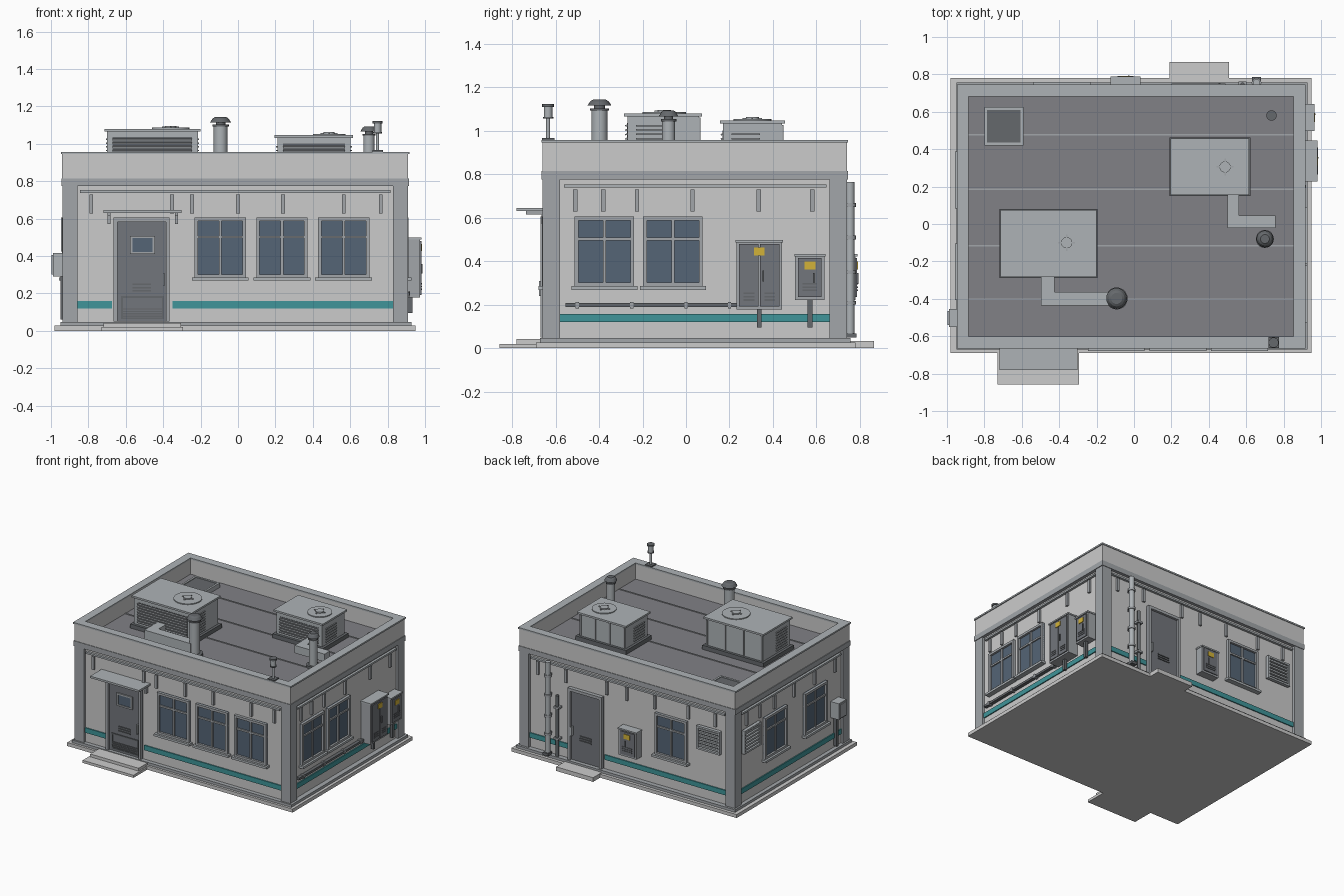
import bpy, bmesh, math
from mathutils import Matrix, Vector

if "Cube" in bpy.data.objects:
    bpy.data.objects.remove(bpy.data.objects["Cube"])

def mat(name, c):
    m = bpy.data.materials.new(name)
    m.diffuse_color = (*c, 1)
    m.use_nodes = True
    m.node_tree.nodes["Principled BSDF"].inputs["Base Color"].default_value = m.diffuse_color
    return m

WALL = mat("wall_grey", (.55, .55, .55))
TRIM = mat("trim_grey", (.36, .38, .40))
STEEL = mat("steel", (.42, .45, .47))
ROOF = mat("roof_grey", (.22, .22, .24))
DARK = mat("dark_grey", (.13, .14, .15))
DOOR = mat("door_grey", (.17, .18, .20))
GLASS = mat("glass", (.09, .13, .18))
TEAL = mat("teal", (.05, .30, .32))
YELLOW = mat("yellow", (.65, .45, .04))

def finish(name, bm, m, smooth=False):
    me = bpy.data.meshes.new(name)
    bm.to_mesh(me)
    bm.free()
    me.materials.append(m)
    for p in me.polygons:
        p.use_smooth = smooth and len(p.vertices) == 4
    ob = bpy.data.objects.new(name, me)
    bpy.context.collection.objects.link(ob)
    return ob

def box(name, x0, x1, y0, y1, z0, z1, m=WALL, tilt=0):
    c = Vector(((x0 + x1) / 2, (y0 + y1) / 2, (z0 + z1) / 2))
    s = (abs(x1 - x0), abs(y1 - y0), abs(z1 - z0), 1)
    bm = bmesh.new()
    bmesh.ops.create_cube(bm, size=1, matrix=Matrix.Translation(c) @ Matrix.Rotation(tilt, 4, 'X') @ Matrix.Diagonal(s))
    return finish(name, bm, m)

def cyl(name, x, y, z0, z1, r, m=STEEL, r2=None, n=20):
    bm = bmesh.new()
    bmesh.ops.create_cone(bm, cap_ends=True, segments=n, radius1=r, radius2=r if r2 is None else r2,
                          depth=z1 - z0, matrix=Matrix.Translation((x, y, (z0 + z1) / 2)))
    return finish(name, bm, m, True)

# Wall-relative box: u along the wall, z up, d outward from the wall face
def wbox(side, name, u0, u1, z0, z1, d0, d1, m=WALL):
    name = side + "_" + name
    if side == "front":
        return box(name, u0, u1, -.64 - d1, -.64 - d0, z0, z1, m)
    if side == "back":
        return box(name, u0, u1, .72 + d0, .72 + d1, z0, z1, m)
    if side == "right":
        return box(name, .89 + d0, .89 + d1, u0, u1, z0, z1, m)
    return box(name, -.92 - d1, -.92 - d0, u0, u1, z0, z1, m)

def ring(name, x0, x1, y0, y1, t, z0, z1, m):
    box(name + "_front", x0, x1, y0, y0 + t, z0, z1, m)
    box(name + "_back", x0, x1, y1 - t, y1, z0, z1, m)
    box(name + "_left", x0, x0 + t, y0 + t, y1 - t, z0, z1, m)
    box(name + "_right", x1 - t, x1, y0 + t, y1 - t, z0, z1, m)

def frame(side, name, u0, u1, z0, z1, t, d, m):
    wbox(side, name + "_left", u0, u0 + t, z0, z1, 0, d, m)
    wbox(side, name + "_right", u1 - t, u1, z0, z1, 0, d, m)
    wbox(side, name + "_top", u0 + t, u1 - t, z1 - t, z1, 0, d, m)
    wbox(side, name + "_bottom", u0 + t, u1 - t, z0, z0 + t, 0, d, m)

def window(side, c):
    u0, u1, z0, z1 = c - .137, c + .137, .283, .605
    wbox(side, "window_glass", u0, u1, z0, z1, 0, .006, GLASS)
    frame(side, "window_frame", u0, u1, z0, z1, .018, .022, TRIM)
    wbox(side, "window_mullion", c - .007, c + .007, z0, z1, 0, .016, TRIM)
    wbox(side, "window_transom", u0, u1, .495, .508, 0, .016, TRIM)
    wbox(side, "window_sill", u0 - .015, u1 + .015, .268, .285, 0, .038, STEEL)

def vent(side, u0, u1, z0=.425, z1=.605):
    wbox(side, "vent_back", u0, u1, z0, z1, 0, .005, DARK)
    frame(side, "vent_frame", u0, u1, z0, z1, .014, .026, STEEL)
    for i in range(6):
        z = z0 + .022 + i * .025
        wbox(side, "vent_slat", u0 + .01, u1 - .01, z, z + .013, 0, .021, STEEL)

def cabinet(side, u0, u1, z0, z1, d, leg=True, double=False):
    c = (u0 + u1) / 2
    wbox(side, "cabinet_body", u0, u1, z0, z1, 0, d, TRIM)
    wbox(side, "cabinet_cap", u0 - .004, u1 + .004, z1 - .008, z1 + .003, 0, d + .008, STEEL)
    parts = [(u0 + .012, c - .003), (c + .003, u1 - .012)] if double else [(u0 + .014, u1 - .014)]
    for a, b in parts:
        wbox(side, "cabinet_door", a, b, z0 + .014, z1 - .016, d, d + .007, DOOR)
        for i in range(3):
            wbox(side, "cabinet_slot", a + .02, b - .02, z0 + .04 + i * .015, z0 + .047 + i * .015, d, d + .010, DARK)
    wbox(side, "cabinet_label", c - .025, c + .025, z1 - .068, z1 - .032, d, d + .012, YELLOW)
    wbox(side, "cabinet_handle", c + .014, c + .022, (z0 + z1) / 2 - .03, (z0 + z1) / 2 + .02, d, d + .014, DARK)
    if leg:
        wbox(side, "cabinet_conduit", c - .011, c + .011, .095, z0, .02, .042, DARK)

def door(side, u0, u1):
    wbox(side, "door_leaf", u0, u1, .05, .6, 0, .012, DOOR)
    wbox(side, "door_jamb_a", u0, u0 + .02, .05, .605, 0, .03, TRIM)
    wbox(side, "door_jamb_b", u1 - .02, u1, .05, .605, 0, .03, TRIM)
    wbox(side, "door_head", u0, u1, .583, .605, 0, .03, TRIM)
    wbox(side, "door_handle", u1 - .037, u1 - .027, .24, .31, .012, .035, STEEL)
    c = (u0 + u1) / 2
    for i in range(3):
        wbox(side, "door_slot", c - .05, c + .05, .21 + i * .017, .218 + i * .017, .012, .019, DARK)

# Plinth and steps
box("plinth_lower", -.98, .95, -.69, .78, 0, .027)
box("plinth_upper", -.95, .928, -.672, .757, .027, .047, TRIM)
box("front_step_lower", -.73, -.295, -.858, -.6, 0, .02)
box("front_step_upper", -.72, -.305, -.78, -.6, 0, .042)
box("back_step", .19, .507, .7, .865, 0, .032)

# Walls, corner pillars, parapet, roof
box("wall_block", -.92, .89, -.64, .72, .047, .79)
for x0, x1 in ((-.937, -.857), (.83, .91)):
    for y0, y1 in ((-.66, -.58), (.66, .74)):
        box("corner_pillar", x0, x1, y0, y1, .047, .78, TRIM)
ring("cornice", -.945, .915, -.664, .744, .06, .775, .815, TRIM)
ring("parapet", -.94, .91, -.66, .74, .054, .81, .95, WALL)
ring("coping", -.947, .917, -.665, .745, .063, .945, .957, STEEL)
box("roof_deck", -.9, .87, -.62, .70, .78, .83, ROOF)
for y in (.478, .185, -.115, -.402):
    box("roof_seam", -.885, .852, y - .004, y + .004, .83, .835, TRIM)
ring("hatch_rim", -.8, -.592, .42, .625, .015, .83, .865, STEEL)
box("hatch_lid", -.79, -.60, .43, .615, .83, .86, DARK)
cyl("roof_drain", .735, .58, .83, .842, .028, DARK)

# Teal stripe, upper rail and hanging tabs on each wall
STRIPES = {"front": [(-.857, -.675), (-.35, .83)], "back": [(-.857, .19), (.495, .83)],
           "right": [(-.58, .66)], "left": [(-.58, .66)]}
RAILS = {"front": (-.845, .815), "back": (-.845, .815), "right": (-.56, .645), "left": (-.56, .645)}
TABS = {"front": (-.785, -.353, -.246, 0, .24, .566, .763), "back": (-.76, -.53, -.24, 0, .17, .52, .76),
        "right": (-.51, -.38, -.225, .03, .335, .58), "left": (-.5, -.25, 0, .24, .42, .58)}
for s in STRIPES:
    for a, b in STRIPES[s]:
        wbox(s, "stripe", a, b, .12, .158, 0, .008, TEAL)
    wbox(s, "rail", *RAILS[s], .738, .752, 0, .018, STEEL)
    for u in TABS[s]:
        wbox(s, "tab", u - .01, u + .01, .628, .73, 0, .015, TRIM)

# Windows and vents
for s, cs in {"front": (-.095, .235, .565), "right": (-.375, -.06), "back": (-.385,), "left": (.235, -.255)}.items():
    for c in cs:
        window(s, c)
vent("back", -.81, -.61)
vent("left", .43, .63)

# Front door with canopy, glazing and kick panel
door("front", -.665, -.365)
frame("front", "door_window", -.577, -.445, .41, .508, .012, .022, TRIM)
wbox("front", "door_window_glass", -.57, -.45, .418, .5, .012, .016, GLASS)
frame("front", "kick_panel", -.625, -.395, .062, .185, .01, .017, DARK)
for i in range(4):
    wbox("front", "kick_slat", -.62, -.4, .075 + i * .013, .081 + i * .013, .01, .018, DARK)
box("front_canopy", -.72, -.303, -.78, -.63, .63, .645, STEEL)
for x in (-.69, -.33):
    box("canopy_bracket_arm", x - .008, x + .008, -.735, -.63, .614, .63, TRIM)
    box("canopy_bracket_leg", x - .008, x + .008, -.665, -.63, .57, .63, TRIM)
door("back", .20, .49)

# Electrical cabinets and conduit
cabinet("right", .232, .442, .178, .495, .083, True, True)
cabinet("right", .502, .637, .222, .43, .066)
cabinet("back", -.122, .03, .222, .43, .06, False)
cabinet_left = wbox("left", "junction_box", -.55, -.455, .29, .415, 0, .07, STEEL)
wbox("left", "junction_cover", -.54, -.465, .3, .405, .07, .077, TRIM)
wbox("left", "junction_conduit", -.51, -.49, .06, .29, 0, .028, DARK)
wbox("right", "long_conduit", -.555, .235, .19, .207, 0, .026, DARK)
for u in (-.5, -.25, 0, .2):
    wbox("right", "conduit_clip", u - .008, u + .008, .183, .213, 0, .03, TRIM)

# Rear downpipe and thin riser with clamps
cyl("downpipe", .655, .755, .06, .765, .02, STEEL)
box("downpipe_shoe", .632, .678, .735, .785, .048, .068, DARK)
cyl("riser_pipe", .58, .745, .05, .52, .012, DARK)
for z in (.2, .34, .5, .65):
    cyl("downpipe_clamp", .655, .755, z, z + .018, .026, TRIM)
    wbox("back", "downpipe_tie", .645, .665, z, z + .018, 0, .03, TRIM)
for z in (.18, .42):
    wbox("back", "riser_clamp", .558, .602, z, z + .015, 0, .042, TRIM)

# Rooftop cooling units
def cooler(x0, x1, y0, y1, top, fx, fy, r):
    box("cooler_skid", x0, x1, y0, y1, .83, .862, DARK)
    a, b, c, d = x0 + .02, x1 - .02, y0 + .02, y1 - .02
    box("cooler_body", a, b, c, d, .862, top - .012, STEEL)
    box("cooler_lid", x0 + .006, x1 - .006, y0 + .006, y1 - .006, top - .014, top, STEEL)
    box("cooler_grille_back", a + .03, b - .03, c - .002, c + .01, .875, top - .045, DARK)
    n = int((top - .92) / .02)
    for i in range(n):
        z = .88 + i * .02
        box("cooler_slat", a + .03, b - .03, c - .010, c + .003, z, z + .007, TRIM, math.radians(20))
        for x in (a, b):
            box("cooler_side_slat", x - .007, x + .007, c + .04, c + .17, z, z + .007, TRIM)
    for i in range(4):
        x = a + .01 + (b - a - .02) * i / 3
        box("cooler_rib", x - .006, x + .006, d - .002, d + .007, .865, top - .02, TRIM)
    cyl("fan_disc", fx, fy, top, top + .007, r, STEEL, n=32)
    cyl("fan_hub", fx, fy, top, top + .016, .03, STEEL)
    box("fan_bar_x", fx - .045, fx + .045, fy - .004, fy + .004, top, top + .012, TRIM)
    box("fan_bar_y", fx - .004, fx + .004, fy - .045, fy + .045, top, top + .012, TRIM)

cooler(-.72, -.195, -.29, .08, 1.08, -.36, -.10, .10)
cooler(.19, .622, .15, .462, 1.046, .487, .305, .087)

# Ducts
box("duct_a_drop", -.497, -.425, -.436, -.26, .86, .93, STEEL)
box("duct_a_run", -.425, -.10, -.436, -.363, .86, .93, STEEL)
box("duct_b_drop", .5, .562, -.022, .18, .86, .92, STEEL)
box("duct_b_run", .562, .757, -.022, .045, .86, .92, STEEL)

# Exhaust stacks with caps
def stack(x, y, top, r):
    cyl("stack_flange", x, y, .83, .85, r * 1.6, DARK)
    cyl("stack_pipe", x, y, .83, top - .04, r, STEEL)
    cyl("stack_collar", x, y, top - .05, top - .04, r * 1.18, DARK)
    cyl("stack_neck", x, y, top - .04, top - .02, r * .7, DARK)
    cyl("stack_cap", x, y, top - .028, top - .008, r * 1.5, DARK, r * 1.15)
    cyl("stack_cap_top", x, y, top - .008, top, r * 1.15, DARK, r * .8)

stack(-.093, -.398, 1.143, .037)
stack(.70, -.08, 1.093, .03)

# Beacon on the parapet corner
box("beacon_base", .718, .774, -.662, -.605, .955, .966, DARK)
cyl("beacon_post", .746, -.634, .96, 1.07, .009, STEEL)
cyl("beacon_lamp", .746, -.634, 1.06, 1.11, .02, STEEL)
cyl("beacon_lamp_foot", .746, -.634, 1.055, 1.064, .024, DARK)
cyl("beacon_cap", .746, -.634, 1.108, 1.122, .027, DARK)
